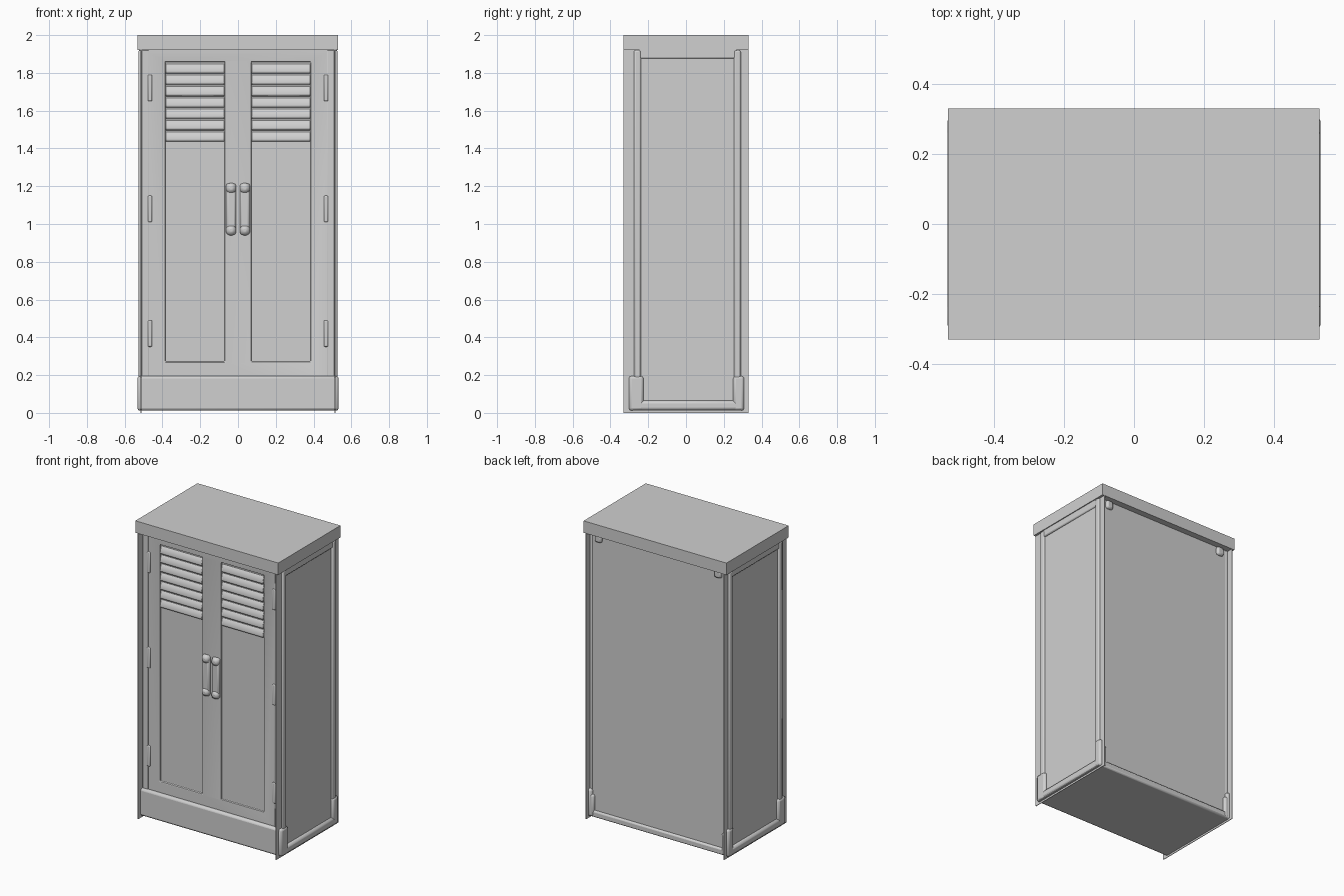
import bpy, math

if "Cube" in bpy.data.objects:
    bpy.data.objects.remove(bpy.data.objects["Cube"])

grey = bpy.data.materials.new("plain_grey")
grey.diffuse_color = (0.63, 0.63, 0.63, 1)
grey.use_nodes = True
grey.node_tree.nodes["Principled BSDF"].inputs["Base Color"].default_value = grey.diffuse_color


def mesh_object(name, verts, faces, bevel=0.0, segs=2):
    me = bpy.data.meshes.new(name)
    me.from_pydata(verts, [], faces)
    me.materials.append(grey)
    ob = bpy.data.objects.new(name, me)
    bpy.context.collection.objects.link(ob)
    if bevel:
        add_bevel(ob, bevel, segs)
    return ob


def add_bevel(ob, width, segs=2):
    b = ob.modifiers.new("soft_edges", 'BEVEL')
    b.width, b.segments, b.limit_method = width, segs, 'ANGLE'
    b.angle_limit = math.radians(35)
    bpy.ops.object.select_all(action='DESELECT')
    bpy.context.view_layer.objects.active = ob
    ob.select_set(True)
    bpy.ops.object.shade_smooth_by_angle(angle=math.radians(40))


def prism(name, profile, x0, x1, bevel=0.0):
    """Extrude a (y, z) outline along x."""
    n = len(profile)
    verts = [(x, y, z) for x in (x0, x1) for y, z in profile]
    faces = [tuple(range(n))[::-1], tuple(range(n, 2 * n))]
    faces += [(i, (i + 1) % n, n + (i + 1) % n, n + i) for i in range(n)]
    return mesh_object(name, verts, faces, bevel)


def box(name, x, y, z, bevel=0.0):
    return prism(name, [(y[0], z[0]), (y[1], z[0]), (y[1], z[1]), (y[0], z[1])],
                 min(x), max(x), bevel)


# Cap and carcass
box("top_cap", (-0.532, 0.53), (-0.33, 0.33), (1.92, 2.0))
body = box("cabinet_body", (-0.511, 0.511), (-0.28, 0.275), (0.02, 1.93))
box("base_plinth", (-0.532, 0.532), (-0.303, -0.235), (0.012, 0.195), 0.014)
box("base_floor", (-0.528, 0.528), (-0.28, 0.29), (0.012, 0.04))
box("back_panel", (-0.514, 0.514), (0.27, 0.288), (0.015, 1.93))
box("back_bottom_rail", (-0.51, 0.51), (0.27, 0.303), (0.012, 0.055), 0.01)

for s, side in ((-1, "left"), (1, "right")):
    # Recessed door panel
    cut = box(side + "_panel_cutter", (s * 0.07, s * 0.385), (-0.4, -0.268), (0.27, 1.86))
    cut.hide_render = True
    cut.hide_set(True)
    m = body.modifiers.new("panel_recess", 'BOOLEAN')
    m.object, m.operation, m.solver = cut, 'DIFFERENCE', 'EXACT'

    # Sloping louvre slats
    for i in range(7):
        z = 1.435 + i * 0.06
        prism(f"{side}_louvre_{i}",
              [(-0.262, z), (-0.276, z + 0.002), (-0.282, z + 0.01), (-0.281, z + 0.022),
               (-0.272, z + 0.05), (-0.262, z + 0.058)],
              *sorted((s * 0.072, s * 0.383)), 0.003)

    # Handle: low bar with a swollen mount at each end
    box(side + "_handle_bar", (s * 0.01, s * 0.063), (-0.296, -0.265), (0.945, 1.215), 0.012)
    for j, hz in enumerate((0.967, 1.19)):
        box(f"{side}_handle_mount_{j}", (s * 0.01, s * 0.063), (-0.308, -0.265),
            (hz - 0.027, hz + 0.027), 0.02)

    # Thin side sheet, proud of the front and back
    box(side + "_side_sheet", (s * 0.511, s * 0.515), (-0.33, 0.33), (0.0, 1.93))

    # Raised border on the side
    xs = (s * 0.49, s * 0.528)
    box(side + "_side_front_post", xs, (-0.276, -0.238), (0.1, 1.92), 0.01)
    box(side + "_side_back_post", xs, (0.253, 0.29), (0.1, 1.92), 0.01)
    box(side + "_side_top_rail", (s * 0.49, s * 0.524), (-0.25, 0.27), (1.875, 1.93), 0.008)
    xf = (s * 0.49, s * 0.533)
    box(side + "_side_bottom_rail", xf, (-0.29, 0.30), (0.012, 0.065), 0.016)
    box(side + "_front_corner_foot", xf, (-0.302, -0.225), (0.012, 0.195), 0.014)
    box(side + "_back_corner_foot", xf, (0.25, 0.308), (0.012, 0.195), 0.014)

    # Front corner strip beside the door frame, with hinges
    box(side + "_front_corner_strip", (s * 0.47, s * 0.511), (-0.284, -0.26), (0.19, 1.92), 0.003)
    for j, hz in enumerate((0.42, 1.08, 1.72)):
        box(f"{side}_hinge_{j}", (s * 0.455, s * 0.478), (-0.287, -0.27),
            (hz - 0.07, hz + 0.07), 0.006)

    # Rear details
    box(side + "_back_bracket", (s * 0.42, s * 0.47), (0.27, 0.306), (1.865, 1.92), 0.012)
    box(side + "_back_foot", (s * 0.475, s * 0.525), (0.27, 0.306), (0.014, 0.16), 0.012)

add_bevel(body, 0.005)
